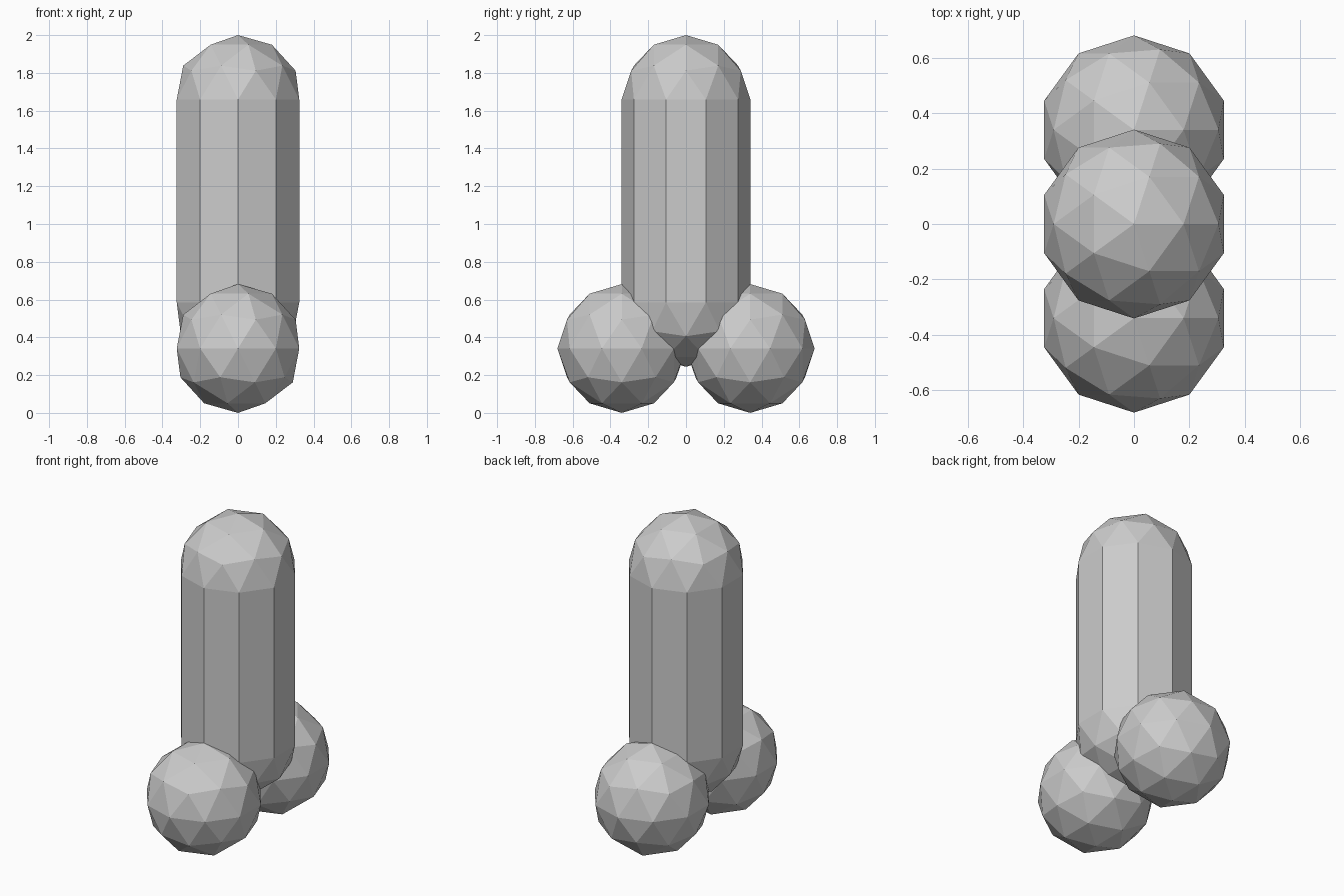
import bpy, bmesh
from mathutils import Vector

if "Cube" in bpy.data.objects:
    bpy.data.objects.remove(bpy.data.objects["Cube"])

R = 0.341          # shared radius of every rounded part
LOW_Z = 0.585      # lower seam of the column
HIGH_Z = 2.0 - R   # upper seam of the column


def finish(bm, name, location):
    bmesh.ops.recalc_face_normals(bm, faces=bm.faces)
    mesh = bpy.data.meshes.new(name)
    bm.to_mesh(mesh)
    bm.free()
    obj = bpy.data.objects.new(name, mesh)
    obj.location = location
    bpy.context.collection.objects.link(obj)
    return obj


def ico():
    bm = bmesh.new()
    bmesh.ops.create_icosphere(bm, subdivisions=2, radius=R)
    return bm


# Ten-sided column with faceted domes: icosphere split at its equator and stretched
bm = ico()
equator = [e for e in bm.edges if all(abs(v.co.z) < 1e-4 for v in e.verts)]
bmesh.ops.split_edges(bm, edges=equator)
upper = {v for f in bm.faces if f.calc_center_median().z > 0 for v in f.verts}
bmesh.ops.translate(bm, verts=list(upper), vec=Vector((0, 0, HIGH_Z - LOW_Z)))
bmesh.ops.bridge_loops(bm, edges=[e for e in bm.edges if e.is_boundary])
finish(bm, "column", (0, 0, LOW_Z))

# Faceted balls at the front and back of the base
for name, side in (("front_ball", -1), ("back_ball", 1)):
    finish(ico(), name, (0, side * 0.34, R))
